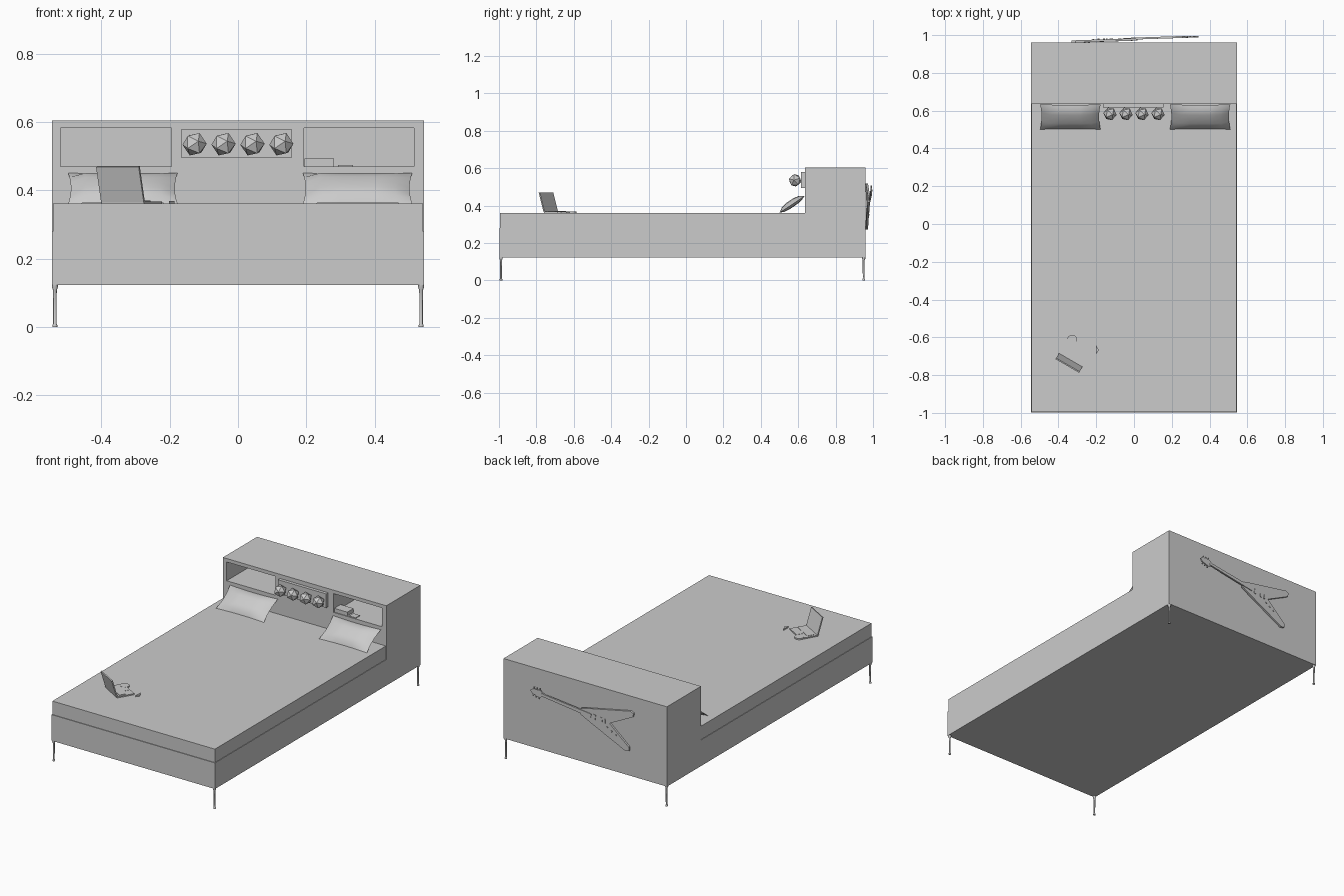
import bpy, bmesh, math
from mathutils import Matrix, Vector

old = bpy.data.objects.get("Cube")
if old:
    bpy.data.objects.remove(old, do_unlink=True)

GREY = (0.6, 0.6, 0.6, 1)
mat = bpy.data.materials.new("plain_grey")
mat.use_nodes = True
mat.diffuse_color = GREY
mat.node_tree.nodes["Principled BSDF"].inputs["Base Color"].default_value = GREY


def finish(name, bm, matrix=None):
    """Turn a bmesh into a named, coloured object."""
    if matrix:
        bm.transform(matrix)
    bmesh.ops.recalc_face_normals(bm, faces=bm.faces)
    mesh = bpy.data.meshes.new(name)
    bm.to_mesh(mesh)
    bm.free()
    mesh.materials.append(mat)
    obj = bpy.data.objects.new(name, mesh)
    bpy.context.collection.objects.link(obj)
    return obj


def box(name, lo, hi, matrix=None):
    bm = bmesh.new()
    lo, hi = Vector(lo), Vector(hi)
    bmesh.ops.create_cube(bm, size=1, matrix=Matrix.Translation((lo + hi) / 2)
                          @ Matrix.Diagonal((*(hi - lo), 1)))
    return finish(name, bm, matrix)


def prism(name, outline, z0, z1, matrix=None):
    """Extrude a flat outline along local z."""
    bm = bmesh.new()
    face = bm.faces.new([bm.verts.new((x, y, z0)) for x, y in outline])
    new = bmesh.ops.extrude_face_region(bm, geom=[face])["geom"]
    bmesh.ops.translate(bm, vec=(0, 0, z1 - z0),
                        verts=[v for v in new if isinstance(v, bmesh.types.BMVert)])
    return finish(name, bm, matrix)


def cylinder(name, centre, radius, height, sides, matrix=None):
    bm = bmesh.new()
    bmesh.ops.create_cone(bm, cap_ends=True, segments=sides, radius1=radius, radius2=radius,
                          depth=height, matrix=Matrix.Translation(centre))
    return finish(name, bm, matrix)


def smooth(obj, angle):
    bpy.ops.object.select_all(action="DESELECT")
    obj.select_set(True)
    bpy.context.view_layer.objects.active = obj
    bpy.ops.object.shade_smooth_by_angle(angle=math.radians(angle))


# Bed frame and headboard in one L-shaped profile, swept across the width
YZ = Matrix(((0, 0, 1, 0), (1, 0, 0, 0), (0, 1, 0, 0), (0, 0, 0, 1)))
frame = prism("bed_frame", [(-0.998, 0.123), (0.96, 0.123), (0.96, 0.604), (0.635, 0.604),
                            (0.635, 0.28), (-0.998, 0.28)], -0.545, 0.545, YZ)

# Shelf niches cut into the headboard
for x0, x1 in ((-0.52, -0.195), (0.193, 0.515)):
    cutter = box("niche_cutter", (x0, 0.5, 0.47), (x1, 0.86, 0.583))
    cutter.hide_render = True
    mod = frame.modifiers.new("niche", "BOOLEAN")
    mod.operation, mod.solver, mod.object = "DIFFERENCE", "EXACT", cutter
    bpy.context.view_layer.objects.active = frame
    bpy.ops.object.modifier_apply(modifier=mod.name)
    bpy.data.objects.remove(cutter, do_unlink=True)

# Mattress, a hair narrower than the frame
box("mattress", (-0.542, -0.994, 0.28), (0.542, 0.635, 0.361))

# Turned legs with a flared top and small foot
LEG = [(0.007, 0), (0.007, 0.006), (0.0048, 0.01), (0.0055, 0.108), (0.009, 0.117), (0.009, 0.125)]
for side, sx in (("right", -1), ("left", 1)):
    for end, y in (("front", -0.989), ("back", 0.95)):
        bm = bmesh.new()
        rings = [[bm.verts.new((r * math.cos(a * math.pi / 4), r * math.sin(a * math.pi / 4), z))
                  for a in range(8)] for r, z in LEG]
        for low, high in zip(rings, rings[1:]):
            for i in range(8):
                j = (i + 1) % 8
                bm.faces.new((low[i], low[j], high[j], high[i]))
        bm.faces.new(rings[0])
        bm.faces.new(rings[-1])
        smooth(finish(f"{end}_{side}_leg", bm, Matrix.Translation((sx * 0.536, y, 0))), 50)

# Pillows leaning on the headboard: pinched edges around a plump panel
STEPS = (-1, -0.72, -0.35, 0, 0.35, 0.72, 1)
for name, cx in (("right_pillow", -0.337), ("left_pillow", 0.35)):
    bm = bmesh.new()
    for height in (0.024, -0.014):
        grid = [[bm.verts.new((u * 0.16 * (1 - 0.05 * (1 - v * v)),
                               v * 0.08 * (1 - 0.05 * (1 - u * u)),
                               height * (1 - u ** 6) * (1 - v ** 4))) for u in STEPS] for v in STEPS]
        for a, b in zip(grid, grid[1:]):
            for i in range(len(STEPS) - 1):
                bm.faces.new((a[i], a[i + 1], b[i + 1], b[i]))
    bmesh.ops.remove_doubles(bm, verts=bm.verts, dist=0.0001)
    place = Matrix.Translation((cx, 0.567, 0.406)) @ Matrix.Rotation(math.radians(34), 4, "X")
    smooth(finish(name, bm, place), 40)

# Lamp strip with four faceted bulbs
box("lamp_plate", (-0.165, 0.616, 0.495), (0.157, 0.636, 0.579))
for i in range(4):
    bm = bmesh.new()
    bmesh.ops.create_icosphere(bm, subdivisions=1, radius=0.036)
    finish(f"lamp_{i + 1}", bm, Matrix.Translation((-0.127 + i * 0.0847, 0.583, 0.535))
           @ Matrix.Rotation(math.radians(75), 4, "X") @ Matrix.Rotation(0.3, 4, "Y"))

# Things on the shelf
box("shelf_box", (0.194, 0.64, 0.47), (0.281, 0.70, 0.493))
box("shelf_card", (0.293, 0.64, 0.47), (0.337, 0.68, 0.474))

# Open laptop turned on the mattress, with a round pad at its corner
lap = Matrix.Translation((-0.335, -0.72, 0.361)) @ Matrix.Rotation(math.radians(-30), 4, "Z")
box("laptop_base", (-0.072, -0.004, 0), (0.072, 0.10, 0.007), lap)
box("laptop_keys", (-0.06, 0.015, 0.007), (0.06, 0.055, 0.009), lap)
box("laptop_touchpad", (-0.02, 0.064, 0.007), (0.02, 0.09, 0.008), lap)
cylinder("round_pad", (-0.047, 0.097, 0.004), 0.026, 0.008, 20, lap)
tilt = lap @ Matrix.Translation((0, 0, 0.006)) @ Matrix.Rotation(math.radians(16), 4, "X")
box("laptop_screen", (-0.072, -0.007, 0), (0.072, 0, 0.108), tilt)
prism("mouse", [(-0.202, -0.69), (-0.186, -0.668), (-0.202, -0.64)], 0.361, 0.369)

# Guitar hung on the back: s runs from head to tail, t across, n outward
s = Vector((-0.657, -0.022, -0.09)).normalized()
n = Vector((0, 1, 0))
n = (n - s * n.dot(s)).normalized()
t = n.cross(s)
gtr = Matrix.Translation((0.342, 0.985, 0.482)) @ Matrix((s, t, n)).transposed().to_4x4()
half = [(0.33, 0.018), (0.36, 0.03), (0.64, 0.125), (0.663, 0.118), (0.66, 0.095)]
prism("guitar_body", half + [(0.52, 0)] + [(a, -b) for a, b in reversed(half)], -0.003, 0.009, gtr)
prism("guitar_neck", [(0.07, -0.008), (0.40, -0.011), (0.40, 0.011), (0.07, 0.008)], 0.003, 0.013, gtr)
prism("guitar_head", [(0, 0), (0.015, -0.015), (0.065, -0.022), (0.085, -0.008),
                      (0.085, 0.008), (0.065, 0.022), (0.015, 0.015)], 0.003, 0.011, gtr)
for i in range(3):
    for sign in (-1, 1):
        a, b = 0.018 + i * 0.019, sign * (0.021 + i * 0.003)
        box(f"tuning_peg_{i + 1}", (a, b - 0.007, 0.004), (a + 0.007, b + 0.007, 0.009), gtr)
for i, a in enumerate((0.415, 0.46)):
    box(f"guitar_pickup_{i + 1}", (a, -0.015, 0.009), (a + 0.014, 0.015, 0.012), gtr)
box("guitar_bridge", (0.488, -0.014, 0.009), (0.494, 0.014, 0.014), gtr)
up = 1 if t.z > 0 else -1
for i in range(3):
    cylinder(f"guitar_knob_{i + 1}", (0.51 + i * 0.03, -up * (0.03 + i * 0.012), 0.011),
             0.005, 0.006, 10, gtr)
